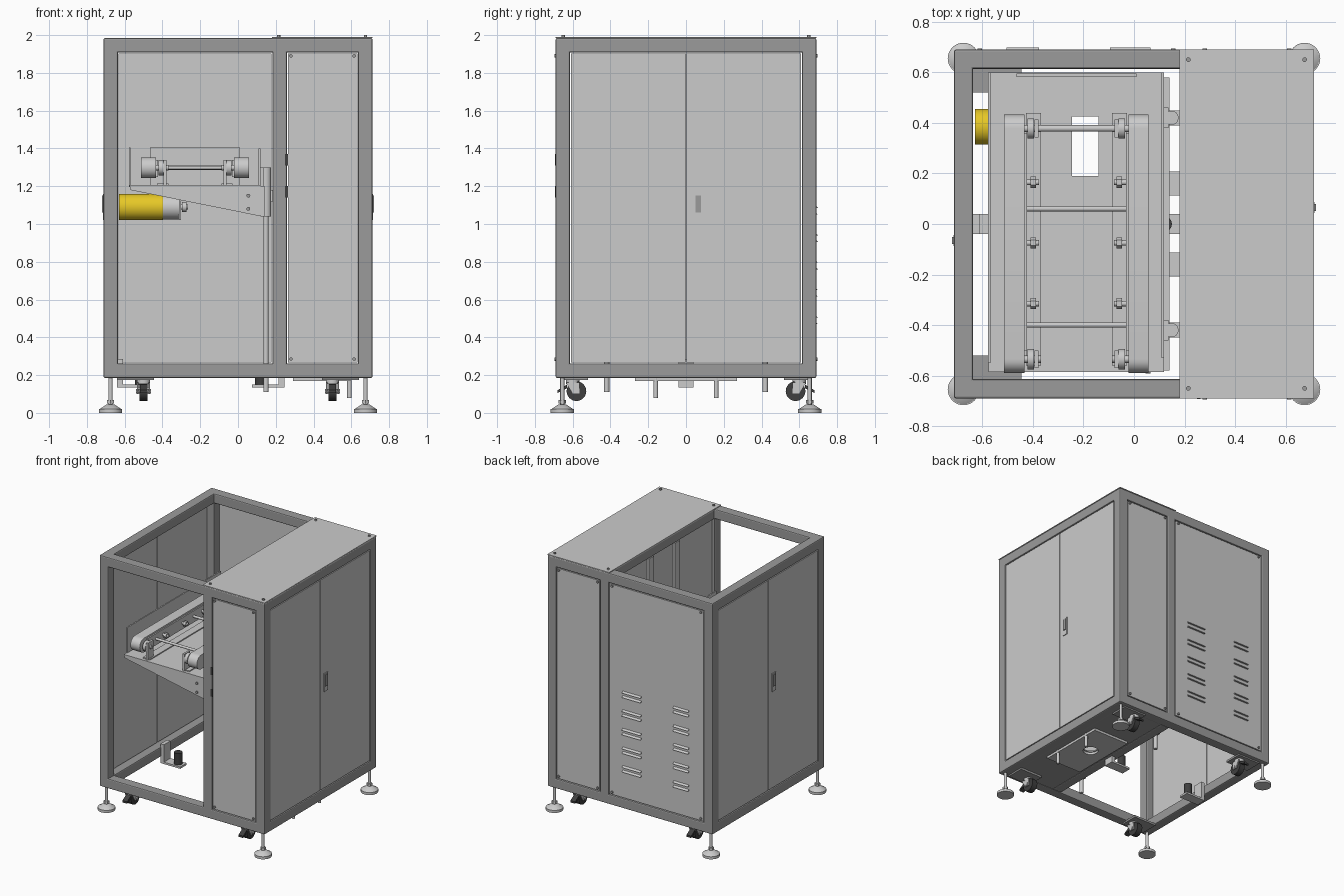
import bpy, bmesh, math
from mathutils import Matrix, Vector

if "Cube" in bpy.data.objects:
    bpy.data.objects.remove(bpy.data.objects["Cube"])


def mat(name, c):
    m = bpy.data.materials.new(name)
    m.diffuse_color = (*c, 1)
    m.use_nodes = True
    m.node_tree.nodes["Principled BSDF"].inputs["Base Color"].default_value = m.diffuse_color
    return m


DARK = mat("dark_grey", (0.33, 0.33, 0.33))
BLACK = mat("black", (0.05, 0.05, 0.05))
YELLOW = mat("yellow", (0.8, 0.58, 0.02))


def finish(name, bm, m=None, smooth=False):
    bmesh.ops.recalc_face_normals(bm, faces=bm.faces)
    me = bpy.data.meshes.new(name)
    bm.to_mesh(me)
    bm.free()
    o = bpy.data.objects.new(name, me)
    bpy.context.collection.objects.link(o)
    if m:
        me.materials.append(m)
    if smooth:
        bpy.ops.object.select_all(action='DESELECT')
        o.select_set(True)
        bpy.context.view_layer.objects.active = o
        bpy.ops.object.shade_smooth_by_angle(angle=math.radians(40))
    return o


def box(name, x0, x1, y0, y1, z0, z1, m=None, bevel=0):
    bm = bmesh.new()
    M = Matrix.Translation(((x0+x1)/2, (y0+y1)/2, (z0+z1)/2)) @ Matrix.Diagonal((x1-x0, y1-y0, z1-z0, 1))
    bmesh.ops.create_cube(bm, size=1, matrix=M)
    if bevel:
        bmesh.ops.bevel(bm, geom=bm.edges[:], offset=bevel, segments=2, affect='EDGES', profile=0.5)
    return finish(name, bm, m)


def cyl(name, p, r, length, axis='z', m=None, seg=24, r2=None):
    """Cylinder or cone centred on p."""
    R = {'z': Matrix(), 'x': Matrix.Rotation(math.pi/2, 4, 'Y'), 'y': Matrix.Rotation(-math.pi/2, 4, 'X')}[axis]
    bm = bmesh.new()
    bmesh.ops.create_cone(bm, cap_ends=True, segments=seg, radius1=r, radius2=r if r2 is None else r2,
                          depth=length, matrix=Matrix.Translation(p) @ R)
    return finish(name, bm, m, True)


def prism(name, pts, axis, a, b, m=None, smooth=False):
    """Extrude a profile: axis x uses (y, z) points, axis y uses (x, z) points."""
    bm = bmesh.new()
    vs = [bm.verts.new((a, u, v) if axis == 'x' else (u, a, v)) for u, v in pts]
    f = bm.faces.new(vs)
    ext = bmesh.ops.extrude_face_region(bm, geom=[f])['geom']
    d = Vector((b-a, 0, 0) if axis == 'x' else (0, b-a, 0))
    bmesh.ops.translate(bm, vec=d, verts=[g for g in ext if isinstance(g, bmesh.types.BMVert)])
    return finish(name, bm, m, smooth)


def cut(target, cutter):
    mod = target.modifiers.new("cut", 'BOOLEAN')
    mod.object, mod.operation, mod.solver = cutter, 'DIFFERENCE', 'EXACT'
    cutter.hide_render = True
    cutter.hide_viewport = True


X, Y, T, Z0, Z1 = 0.712, 0.69, 0.076, 0.185, 1.985

# frame tubes
for s in (-1, 1):
    y0, y1 = sorted((s*Y, s*(Y-T)))
    for n, x0, x1 in (("left", -X, -X+T), ("mid", 0.183, 0.259), ("right", X-T, X)):
        box(f"{n}_post", x0, x1, y0, y1, Z0, Z1, DARK, 0.008)
    x0, x1 = sorted((s*X, s*(X-T)))
    for n, z in (("bottom", Z0), ("top", Z1-T)):
        box(f"{n}_cross_beam", -X, X, y0, y1, z, z+T, DARK, 0.008)
        box(f"{n}_side_beam", x0, x1, -Y, Y, z, z+T, DARK, 0.008)
for n, z in (("bottom", Z0), ("top", Z1-T)):
    box(f"{n}_mid_beam", 0.183, 0.259, -Y+T, Y-T, z, z+T, DARK, 0.008)

# panels and doors
zb, zt, yi = Z0+T+0.006, Z1-T-0.006, Y-T-0.004
box("top_panel", 0.18, X, -Y, Y, Z1, Z1+0.006)
box("front_narrow_panel", 0.264, 0.632, -Y+0.004, -Y+0.016, zb, zt)
box("back_narrow_panel", 0.264, 0.632, Y-0.016, Y-0.004, zb, zt)
box("back_vent_panel", -0.632, 0.178, Y-0.016, Y-0.004, zb, zt)
box("partition_panel", 0.205, 0.215, -yi, yi, zb, zt)
for s in (-1, 1):
    x0, x1 = sorted((s*(X-0.004), s*(X-0.018)))
    box("door_rear", x0, x1, 0.003, yi, zb, zt)
    box("door_front", x0, x1, -yi, -0.003, zb, zt)
    # recessed door handle plates and levers
    x0, x1 = sorted((s*(X-0.006), s*(X+0.002)))
    box("handle_plate", x0, x1, s*0.065-0.022, s*0.065+0.022, 1.02, 1.16)
    x0, x1 = sorted((s*X, s*(X+0.008)))
    box("handle_lever", x0, x1, s*0.065-0.014, s*0.065+0.014, 1.06, 1.15, DARK)

# louvres on the back panel
for cx, w in ((-0.015, 0.16), (-0.44, 0.13)):
    for i in range(5):
        for dz in (0, 0.035):
            z = 0.47+0.145*i+dz
            prism("louvre", [(Y-0.006, z), (Y+0.009, z), (Y-0.006, z+0.014)], 'x', cx-w/2, cx+w/2)

# panel screws
for x in (0.28, 0.615):
    for s in (-1, 1):
        for z in (0.285, 1.89):
            cyl("panel_screw", (x, s*(Y-0.001), z), 0.009, 0.012, 'y', DARK, 12)
for x in (-0.61, 0.155):
    for z in (0.285, 1.89):
        cyl("panel_screw", (x, Y-0.001, z), 0.009, 0.012, 'y', DARK, 12)
for x in (0.215, 0.675):
    for s in (-1, 1):
        cyl("top_screw", (x, s*0.65, 1.994), 0.009, 0.012, 'z', DARK, 12)
for z in (1.17, 1.34):
    box("panel_latch", 0.25, 0.264, -Y-0.003, -Y+0.01, z-0.03, z+0.03, BLACK)

# levelling feet and casters
for sx in (-1, 1):
    for sy in (-1, 1):
        fx, fy = sx*0.675, sy*0.655
        cyl("foot_pad", (fx, fy, 0.01), 0.062, 0.02, seg=32)
        cyl("foot_dome", (fx, fy, 0.032), 0.058, 0.024, seg=32, r2=0.022)
        cyl("foot_stem", (fx, fy, 0.115), 0.011, 0.15, seg=16)
        cyl("foot_nut", (fx, fy, 0.058), 0.02, 0.018, seg=6)
        cx, cy = sx*0.5, sy*0.6
        px = sorted((sx*0.445, sx*0.64))
        py = sorted((sy*0.52, sy*0.66))
        box("caster_mount_plate", *px, *py, 0.174, 0.19, DARK)
        cyl("caster_swivel", (cx, cy, 0.165), 0.035, 0.025)
        for o in (-0.03, 0.03):
            prism("caster_fork", [(cy-0.035, 0.16), (cy+0.035, 0.16), (cy-sy*0.02+0.02, 0.1),
                                  (cy-sy*0.02-0.02, 0.1)], 'x', cx+o-0.004, cx+o+0.004)
        cyl("caster_wheel", (cx, cy-sy*0.02, 0.115), 0.052, 0.044, 'x', BLACK, 32)
        cyl("caster_axle", (cx, cy-sy*0.02, 0.115), 0.012, 0.08, 'x', seg=12)
        prism("caster_brake", [(cy+sy*0.03, 0.15), (cy+sy*0.08, 0.12), (cy+sy*0.08, 0.105),
                               (cy+sy*0.03, 0.13)], 'x', cx-0.02, cx+0.02, BLACK)

# cabinet floor with drive plate below
hole = cyl("floor_hole_cutter", (0.43, 0.02, 0.19), 0.055, 0.2, seg=32)
floor = box("cabinet_floor", 0.25, 0.645, -yi-0.01, yi+0.01, 0.19, 0.2, DARK)
plate = box("drive_plate", 0.29, 0.6, -0.27, 0.27, 0.168, 0.186)
cut(floor, hole)
cut(plate, hole)
for s in (-1, 1):
    cyl("drive_plate_rod", (0.59, s*0.16, 0.16), 0.012, 0.16, seg=16)

# floor stop brackets with black buffers
for x0, s in ((-0.64, 1), (0.245, -1)):
    a = sorted((x0, x0+s*0.17))
    box("stop_bracket_base", *a, -0.04, 0.04, 0.135, 0.15)
    a = sorted((x0, x0+s*0.03))
    box("stop_bracket_upright", *a, -0.04, 0.04, 0.135, 0.285)
    cyl("stop_buffer", (x0+s*0.125, 0, 0.195), 0.03, 0.09, 'z', BLACK)

# lift guide rods, bearings and carriage arms
for s in (-1, 1):
    cyl("guide_rod", (0.148, s*0.42, 0.7), 0.014, 1.18, seg=16)
    cyl("guide_bearing", (0.148, s*0.42, 1.17), 0.028, 0.26)
    box("bearing_block", 0.118, 0.137, s*0.42-0.04, s*0.42+0.04, 1.04, 1.3)
    box("guide_rod_bracket", 0.13, 0.185, s*0.42-0.03, s*0.42+0.03, 0.23, 0.26)
    box("carriage_arm", 0.11, 0.205, s*0.16-0.047, s*0.16+0.047, 1.12, 1.18)
    box("lift_rail", 0.186, 0.206, s*0.16-0.03, s*0.16+0.03, zb, zt)

# conveyor tray with cut-out, flanges and gussets
tray = box("conveyor_tray", -0.575, 0.118, -0.585, 0.6, 1.195, 1.207)
cut(tray, box("tray_opening_cutter", -0.245, -0.14, 0.19, 0.425, 1.1, 1.3))
box("tray_left_flange", -0.578, -0.568, -0.55, 0.6, 1.195, 1.405)
box("tray_right_flange", 0.108, 0.118, -0.53, 0.6, 1.195, 1.4)
box("tray_back_stop", -0.465, 0.01, 0.582, 0.595, 1.195, 1.405)
for y in (-0.582, 0.572):
    prism("tray_gusset", [(-0.57, 1.196), (-0.57, 1.18), (0.1, 1.045), (0.118, 1.045), (0.118, 1.196)], 'y', y, y+0.01)
box("tray_side_plate", 0.118, 0.14, -0.58, 0.58, 1.04, 1.2)
for z in (1.08, 1.15):
    cyl("gusset_bolt", (0.055, -0.585, z), 0.01, 0.012, 'y', DARK, 12)

# twin belts, their supports, pulleys and idlers
R, zc, yf, yr = 0.055, 1.298, -0.535, 0.378
prof = [(yr+R*math.sin(math.pi*i/14), zc+R*math.cos(math.pi*i/14)) for i in range(15)]
prof += [(yf-R*math.sin(math.pi*i/14), zc-R*math.cos(math.pi*i/14)) for i in range(15)]
mid = -0.228
for s in (-1, 1):
    def span(a, b):
        return sorted((mid+s*a, mid+s*b))
    prism("conveyor_belt", prof, 'x', *span(0.206, 0.286), smooth=True)
    box("belt_support", *span(0.196, 0.206), -0.5, 0.36, 1.25, 1.34)
    box("support_foot", *span(0.14, 0.2), -0.56, 0.44, 1.207, 1.215)
    for y in (yf, yr):
        cyl("pulley_bearing", (mid+s*0.18, y, zc), 0.04, 0.025, 'x')
        box("bearing_stand", *span(0.15, 0.166), y-0.035, y+0.035, 1.207, 1.34)
        cyl("pulley_stub", (mid+s*0.18, y, zc), 0.014, 0.08, 'x', seg=16)
    for y in (0.165, -0.075, -0.315):
        cyl("idler_bolt", (mid+s*0.178, y, zc), 0.011, 0.06, 'x', seg=12)
        cyl("idler_nut", (mid+s*0.17, y, zc), 0.022, 0.022, 'x', seg=6)
for y, r in ((yr, 0.013), (0.06, 0.01), (-0.4, 0.01)):
    cyl("cross_shaft", (mid, y, zc), r, 0.4, 'x', seg=16)

# drive motor under the tray
cyl("motor_body", (-0.513, 0.385, 1.09), 0.07, 0.232, 'x', YELLOW, 40)
cyl("motor_gearhead", (-0.355, 0.385, 1.09), 0.066, 0.085, 'x', seg=40)
cyl("motor_shaft", (-0.29, 0.385, 1.09), 0.014, 0.05, 'x', seg=16)
cyl("motor_pulley", (-0.285, 0.385, 1.09), 0.026, 0.025, 'x')
box("motor_bracket", -0.313, -0.303, 0.305, 0.465, 1.02, 1.196)
